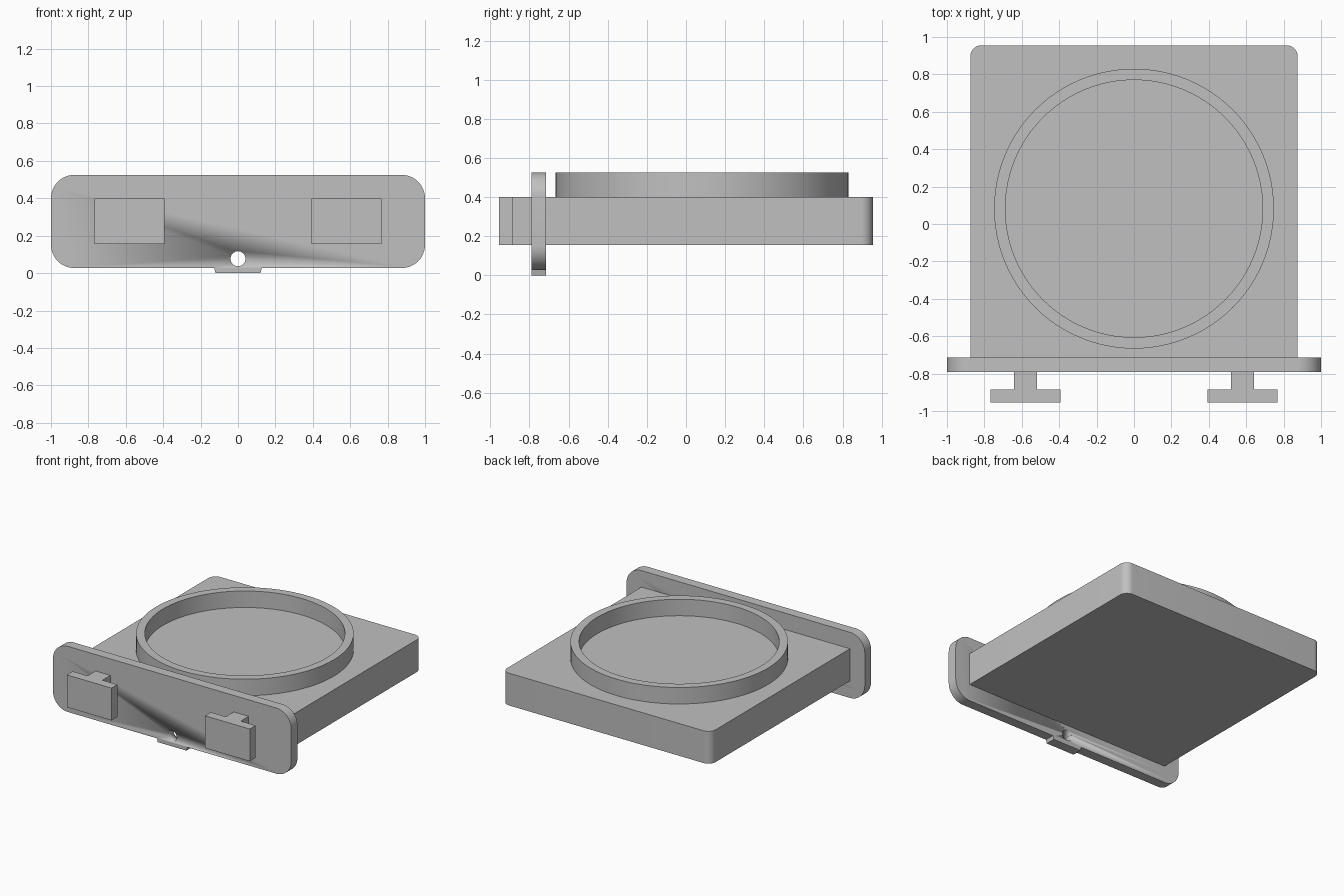
import bpy, bmesh, math
from mathutils import Matrix, Vector

cube = bpy.data.objects.get("Cube")
if cube:
    bpy.data.objects.remove(cube, do_unlink=True)

grey = bpy.data.materials.new("plain_grey")
grey.use_nodes = True
COLOUR = (0.53, 0.53, 0.53, 1)
grey.diffuse_color = COLOUR
grey.node_tree.nodes["Principled BSDF"].inputs["Base Color"].default_value = COLOUR


def finish(name, bm):
    """Turn a bmesh into a grey object with smooth curves and sharp edges."""
    bmesh.ops.recalc_face_normals(bm, faces=bm.faces)
    mesh = bpy.data.meshes.new(name)
    bm.to_mesh(mesh)
    bm.free()
    mesh.materials.append(grey)
    obj = bpy.data.objects.new(name, mesh)
    bpy.context.collection.objects.link(obj)
    bpy.ops.object.select_all(action="DESELECT")
    obj.select_set(True)
    bpy.context.view_layer.objects.active = obj
    bpy.ops.object.shade_smooth_by_angle(angle=math.radians(30))
    return obj


def arc(cx, cy, r, start, end, steps=12):
    """Points along an arc, angles in degrees."""
    angles = [math.radians(start + (end - start) * i / steps) for i in range(steps + 1)]
    return [(cx + r * math.cos(a), cy + r * math.sin(a)) for a in angles]


def prism(name, points, low, high, upright=False):
    """Extrude an outline along z, or along y when upright (outline in x, z)."""
    bm = bmesh.new()
    if upright:
        verts = [bm.verts.new((a, low, b)) for a, b in points]
        move = Vector((0, high - low, 0))
    else:
        verts = [bm.verts.new((a, b, low)) for a, b in points]
        move = Vector((0, 0, high - low))
    face = bm.faces.new(verts)
    new = bmesh.ops.extrude_face_region(bm, geom=[face], use_keep_orig=True)["geom"]
    bmesh.ops.translate(bm, vec=move, verts=[g for g in new if isinstance(g, bmesh.types.BMVert)])
    return finish(name, bm)


BASE, TOP = 0.155, 0.40        # height range of the tray and hooks
FRONT, BACK = -0.79, -0.715    # depth range of the front plate

# Tray with rounded back corners
w, back, r = 0.875, 0.955, 0.06
prism("tray", [(-w, BACK), (w, BACK)] + arc(w - r, back - r, r, 0, 90)
      + arc(r - w, back - r, r, 90, 180), BASE, TOP)

# Raised ring on the tray
bm = bmesh.new()
inner, outer, rim = 0.688, 0.748, 0.525
verts = [bm.verts.new((x, 0, z)) for x, z in
         [(inner, TOP), (outer, TOP), (outer, rim), (inner, rim)]]
edges = [bm.edges.new((verts[i], verts[(i + 1) % 4])) for i in range(4)]
bmesh.ops.spin(bm, geom=verts + edges, cent=(0, 0, 0), axis=(0, 0, 1),
               angle=math.tau, steps=96, use_merge=True)
bmesh.ops.remove_doubles(bm, verts=bm.verts, dist=0.0001)
bmesh.ops.translate(bm, vec=(0, 0.082, 0), verts=bm.verts)
finish("ring", bm)

# Front plate with rounded corners and a small bottom tab
low, r = 0.027, 0.125
outline = ([(-0.127, low), (-0.12, 0), (0.12, 0), (0.127, low)]
           + arc(1 - r, low + r, r, -90, 0) + arc(1 - r, rim - r, r, 0, 90)
           + arc(r - 1, rim - r, r, 90, 180) + arc(r - 1, low + r, r, 180, 270))
plate = prism("front_plate", outline, FRONT, BACK, upright=True)

# Round hole through the plate
cutter = prism("hole_cutter", arc(0, 0.077, 0.04, 0, 360 * 31 / 32, 31),
               FRONT - 0.1, BACK + 0.1, upright=True)
cutter.hide_render = True
cutter.hide_set(True)
cut = plate.modifiers.new("hole", "BOOLEAN")
cut.object = cutter
cut.operation = "DIFFERENCE"
cut.solver = "EXACT"
bpy.context.view_layer.objects.active = plate
bpy.ops.object.modifier_apply(modifier=cut.name)
bpy.data.objects.remove(cutter, do_unlink=True)

# T-shaped hooks on the plate
tip, neck = -0.955, -0.885
stem, cap = 0.0625, 0.1875
for side, x in (("left", 0.58), ("right", -0.58)):
    half = [(cap, tip), (cap, neck), (stem, neck), (stem, FRONT)]
    shape = half + [(-a, b) for a, b in reversed(half)]
    prism(side + "_hook", [(x + a, b) for a, b in shape], BASE, TOP)
